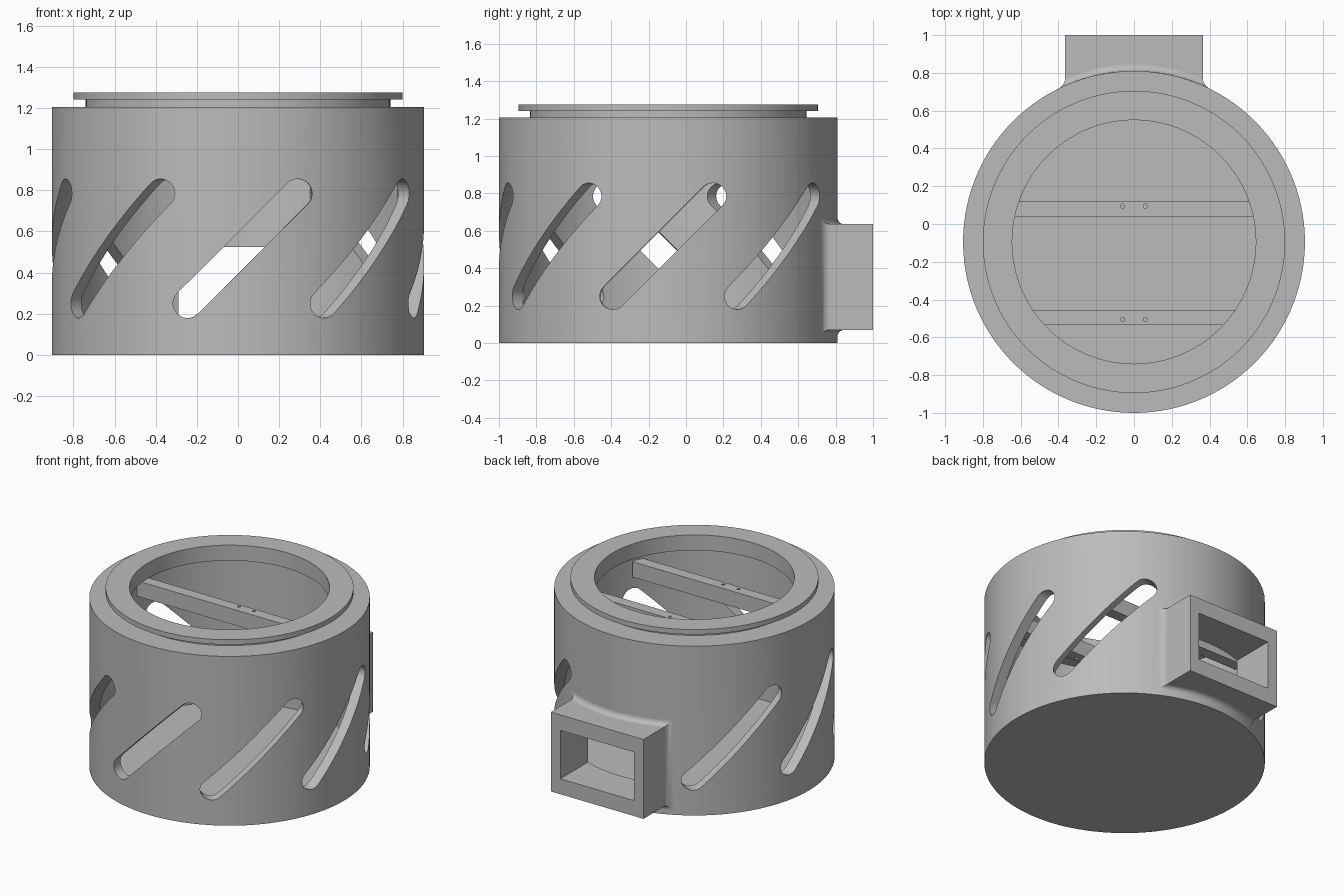
import bpy, bmesh, math
from mathutils import Matrix, Vector

if "Cube" in bpy.data.objects:
    bpy.data.objects.remove(bpy.data.objects["Cube"], do_unlink=True)

CY = -0.095          # drum axis in y
R_OUT, R_IN = 0.905, 0.835

grey = bpy.data.materials.new("plain grey")
grey.use_nodes = True
grey.diffuse_color = (0.5, 0.5, 0.5, 1)
grey.node_tree.nodes["Principled BSDF"].inputs["Base Color"].default_value = (0.5, 0.5, 0.5, 1)


def finish(name, bm):
    bmesh.ops.recalc_face_normals(bm, faces=bm.faces)
    mesh = bpy.data.meshes.new(name)
    bm.to_mesh(mesh)
    bm.free()
    mesh.materials.append(grey)
    obj = bpy.data.objects.new(name, mesh)
    bpy.context.collection.objects.link(obj)
    return obj


def block(name, x, y, z):
    bm = bmesh.new()
    size = Matrix.Diagonal((x[1] - x[0], y[1] - y[0], z[1] - z[0], 1))
    mid = Matrix.Translation((sum(x) / 2, sum(y) / 2, sum(z) / 2))
    bmesh.ops.create_cube(bm, size=1, matrix=mid @ size)
    return finish(name, bm)


def boolean(obj, tool, operation="DIFFERENCE"):
    tool.hide_render = True
    mod = obj.modifiers.new("cut", "BOOLEAN")
    mod.operation, mod.object, mod.solver = operation, tool, "EXACT"
    bpy.context.view_layer.update()
    result = obj.evaluated_get(bpy.context.evaluated_depsgraph_get())
    mesh = bpy.data.meshes.new_from_object(result)
    obj.modifiers.clear()
    obj.data = mesh
    bpy.data.objects.remove(tool, do_unlink=True)


def smooth(obj):
    bpy.ops.object.select_all(action="DESELECT")
    obj.select_set(True)
    bpy.context.view_layer.objects.active = obj
    bpy.ops.object.shade_smooth_by_angle(angle=math.radians(30))


# Hollow drum with floor, flanged collar and round opening
profile = [(0, 0), (R_OUT, 0), (R_OUT, 1.205), (0.74, 1.205), (0.74, 1.24), (0.8, 1.24),
           (0.8, 1.275), (0.645, 1.275), (0.645, 1.165), (R_IN, 1.165), (R_IN, 0.07), (0, 0.07)]
bm = bmesh.new()
verts = [bm.verts.new((r, 0, z)) for r, z in profile]
edges = [bm.edges.new(pair) for pair in zip(verts, verts[1:])]
bmesh.ops.spin(bm, geom=verts + edges, axis=(0, 0, 1), cent=(0, 0, 0),
               angle=math.tau, steps=120, use_merge=True)
bmesh.ops.remove_doubles(bm, verts=bm.verts, dist=0.0001)
bmesh.ops.translate(bm, verts=bm.verts, vec=(0, CY, 0))
drum = finish("drum", bm)


# Slanted round-ended slots around the drum, none behind the socket
def slot_cutter(angle):
    bm = bmesh.new()
    ring, half, radius = [], 0.378, 0.071
    for end in (0, 1):
        for i in range(13):
            a = math.pi * (i / 12 + end) - math.pi / 2
            u = half * (1 - 2 * end) + radius * math.cos(a)
            ring.append(Vector((u, 0, radius * math.sin(a))))
    tilt = Matrix.Rotation(math.radians(-45), 4, "Y")
    place = Matrix.Translation((0, CY, 0.517)) @ Matrix.Rotation(angle, 4, "Z")
    face = bm.faces.new([bm.verts.new(place @ (tilt @ p + Vector((0, -0.55, 0)))) for p in ring])
    grown = bmesh.ops.extrude_face_region(bm, geom=[face])["geom"]
    bmesh.ops.translate(bm, verts=[v for v in grown if isinstance(v, bmesh.types.BMVert)],
                        vec=place.to_3x3() @ Vector((0, -0.5, 0)))
    return finish("slot_cutter", bm)


for k in range(-3, 4):
    boolean(drum, slot_cutter(math.radians(1.5 + 43.3 * k)))

# Rectangular socket at the back, open through the wall
SX, Z0, Z1 = 0.365, 0.07, 0.635
boolean(drum, block("socket_block", (-SX, SX), (0.72, 1.0), (Z0, Z1)), "UNION")
trim = block("inner_trim", (-0.5, 0.5), (0.3, 0.8), (0.07, 1.165))
bm = bmesh.new()
bmesh.ops.create_cone(bm, cap_ends=True, segments=120, radius1=R_IN, radius2=R_IN, depth=1.095,
                      matrix=Matrix.Translation((0, CY, 0.6175)))
core = finish("inner_core", bm)
bpy.data.objects.remove(trim, do_unlink=True)
boolean(drum, core)
boolean(drum, block("socket_hole", (-0.29, 0.29), (0.5, 1.1), (0.18, 0.525)))
smooth(drum)

# Concave fillet where the socket meets the drum
FILLET, STEPS, ALONG = 0.035, 6, 24
bm = bmesh.new()
loops = []
for s in range(STEPS + 1):
    a = s / STEPS * math.pi / 2
    out, lift = FILLET * (1 - math.sin(a)), FILLET * (1 - math.cos(a))
    hx, lo, hi = SX + out, Z0 - out, Z1 + out
    xs = [hx * (2 * i / ALONG - 1) for i in range(ALONG + 1)]
    path = [(x, lo) for x in xs] + [(x, hi) for x in reversed(xs)]
    loops.append([bm.verts.new((x, CY + math.sqrt(R_OUT ** 2 - x * x) + lift, z)) for x, z in path])
for a, b in zip(loops, loops[1:]):
    for i in range(len(a)):
        j = (i + 1) % len(a)
        bm.faces.new((a[i], a[j], b[j], b[i]))
smooth(finish("socket_fillet", bm))

# Two cross bars under the opening, each with a pair of screw holes
for name, y0, y1, hole_y in (("rear_bar", 0.04, 0.12, 0.095), ("front_bar", -0.535, -0.455, -0.505)):
    far = max(abs(y0 - CY), abs(y1 - CY))
    half = math.sqrt(R_IN ** 2 - far ** 2) + 0.03
    bar = block(name, (-half, half), (y0, y1), (0.94, 1.05))
    for x in (-0.06, 0.06):
        bm = bmesh.new()
        bmesh.ops.create_cone(bm, cap_ends=True, segments=16, radius1=0.011, radius2=0.011,
                              depth=0.3, matrix=Matrix.Translation((x, hole_y, 1.0)))
        boolean(bar, finish("screw_cutter", bm))
    smooth(bar)
